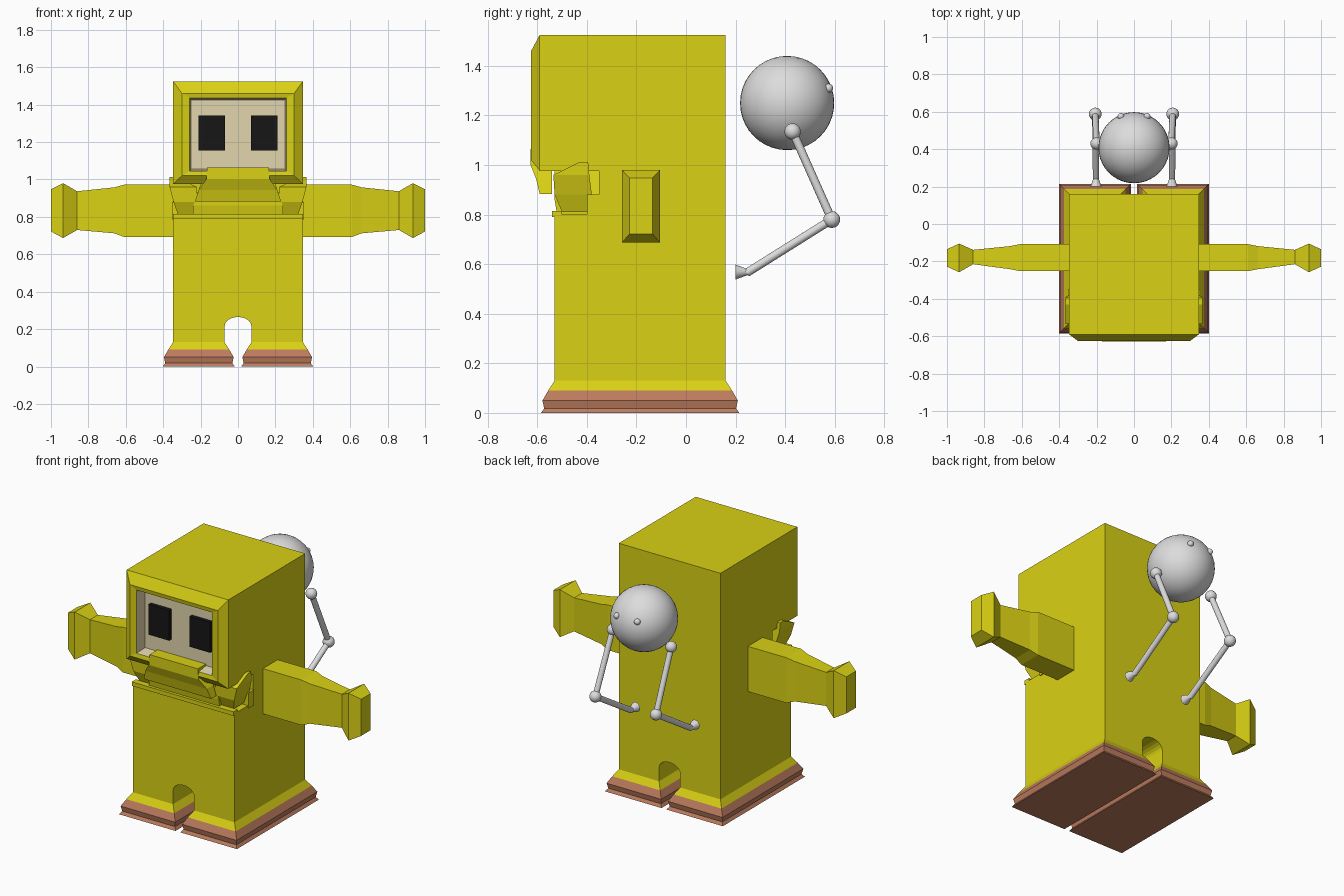
import bpy, bmesh, math
from mathutils import Vector

if "Cube" in bpy.data.objects:
    bpy.data.objects.remove(bpy.data.objects["Cube"])


def material(name, rgb):
    m = bpy.data.materials.new(name)
    m.diffuse_color = (*rgb, 1)
    m.use_nodes = True
    m.node_tree.nodes["Principled BSDF"].inputs["Base Color"].default_value = m.diffuse_color
    return m


YELLOW = material("yellow", (0.70, 0.64, 0.007))
BROWN = material("brown", (0.50, 0.20, 0.11))
CREAM = material("cream", (0.76, 0.67, 0.42))
BLACK = material("black", (0.008, 0.008, 0.008))
GREY = material("light grey", (0.72, 0.72, 0.72))


def finish(name, bm, mats, rule=None):
    bmesh.ops.recalc_face_normals(bm, faces=bm.faces[:])
    if rule:
        for f in bm.faces:
            f.material_index = rule(f.calc_center_median())
    me = bpy.data.meshes.new(name)
    bm.to_mesh(me)
    bm.free()
    for m in mats:
        me.materials.append(m)
    ob = bpy.data.objects.new(name, me)
    bpy.context.collection.objects.link(ob)
    return ob


def loft(name, rings, mats, rule=None):
    """Closed skin through rings of equal point count, capped at both ends."""
    bm = bmesh.new()
    vs = [[bm.verts.new(p) for p in r] for r in rings]
    n = len(vs[0])
    for a, b in zip(vs, vs[1:]):
        for i in range(n):
            j = (i + 1) % n
            bm.faces.new((a[i], a[j], b[j], b[i]))
    bm.faces.new(vs[0])
    bm.faces.new(vs[-1])
    return finish(name, bm, mats, rule)


def corners(a0, a1, b0, b1):
    return [(a0, b0), (a1, b0), (a1, b1), (a0, b1)]


def ring_x(x, y0, y1, z0, z1):
    return [(x, a, b) for a, b in corners(y0, y1, z0, z1)]


def ring_y(y, x0, x1, z0, z1):
    return [(a, y, b) for a, b in corners(x0, x1, z0, z1)]


def ring_z(z, x0, x1, y0, y1):
    return [(a, b, z) for a, b in corners(x0, x1, y0, y1)]


def box(name, x0, x1, y0, y1, z0, z1, mat):
    return loft(name, [ring_z(z0, x0, x1, y0, y1), ring_z(z1, x0, x1, y0, y1)], [mat])


def smooth(ob):
    for p in ob.data.polygons:
        p.use_smooth = len(p.vertices) <= 4
    return ob


def ball(name, c, r, seg=20):
    bm = bmesh.new()
    bmesh.ops.create_uvsphere(bm, u_segments=seg, v_segments=seg // 2, radius=r)
    bmesh.ops.translate(bm, verts=bm.verts[:], vec=c)
    return smooth(finish(name, bm, [GREY]))


def rod(name, a, b, r0, r1):
    a, b = Vector(a), Vector(b)
    q = (b - a).to_track_quat('Z', 'Y')
    circle = [(math.cos(t * math.tau / 16), math.sin(t * math.tau / 16)) for t in range(16)]
    rings = [[p + q @ Vector((c * r, s * r, 0)) for c, s in circle]
             for p, r in ((a, r0), (b, r1))]
    return smooth(loft(name, rings, [GREY]))


W = 0.347

# Lower body with the arch between the legs
arch = [(0.072 * math.cos(t), 0.215 + 0.05 * math.sin(t))
        for t in [math.pi * i / 10 for i in range(11)]]
outline = [(W, 0.13), (W, 0.80), (-W, 0.80), (-W, 0.13), (-0.072, 0.13)] + arch[::-1] + [(0.072, 0.13)]
loft("body", [[(x, y, z) for x, z in outline] for y in (-0.53, 0.16)], [YELLOW])
box("mouth_back", -W, W, -0.35, 0.16, 0.80, 0.976, YELLOW)

# Head with raised front frame and cream recess
loft("head", [
    ring_y(0.16, -W, W, 0.976, 1.525),
    ring_y(-0.59, -W, W, 0.976, 1.525),
    ring_y(-0.625, -0.30, 0.30, 1.02, 1.46),
    ring_y(-0.62, -0.258, 0.258, 1.045, 1.435),
    ring_y(-0.548, -0.25, 0.25, 1.055, 1.425),
], [YELLOW, CREAM],
    lambda c: int(-0.60 < c.y < -0.54 and abs(c.x) < 0.27 and 1.03 < c.z < 1.44))

# Mouth: lips and tongue-like inner block
box("lower_lip", -W, W, -0.54, -0.50, 0.79, 0.815, YELLOW)
loft("inner_mouth", [ring_z(0.80, -0.24, 0.24, -0.52, -0.35),
                     ring_z(0.86, -0.24, 0.24, -0.53, -0.35),
                     ring_z(0.976, -0.20, 0.20, -0.53, -0.35)], [YELLOW])
loft("upper_lip", [ring_z(0.883, -0.23, 0.23, -0.59, -0.54),
                   ring_z(0.945, -0.21, 0.21, -0.605, -0.54),
                   ring_z(1.00, -0.17, 0.17, -0.627, -0.54),
                   ring_z(1.065, -0.165, 0.165, -0.627, -0.54)], [YELLOW])

# Paired parts
for s, side in ((-1, "left"), (1, "right")):
    def mir(rings):
        return [[(s * x, y, z) for x, y, z in r] for r in rings]

    # Foot flaring out of the leg
    prof = [(0, 0.055), (0.018, 0.042), (0.05, 0.049), (0.09, 0.026), (0.13, 0)]
    loft(side + "_foot", mir([ring_z(z, 0.072 - d, W + d, -0.53 - d, 0.16 + d) for z, d in prof]),
         [BROWN, YELLOW], lambda c: int(c.z > 0.09))

    # Arm with flared hand
    loft(side + "_arm", mir([
        ring_x(0.34, -0.252, -0.108, 0.693, 0.972),
        ring_x(0.61, -0.252, -0.108, 0.693, 0.972),
        ring_x(0.66, -0.242, -0.118, 0.712, 0.958),
        ring_x(0.86, -0.215, -0.138, 0.73, 0.937),
        ring_x(0.935, -0.258, -0.105, 0.687, 0.98),
        ring_x(1.0, -0.228, -0.135, 0.722, 0.948)], ), [YELLOW])

    # Cheek fold and corner plate of the mouth
    loft(side + "_cheek", mir([
        ring_z(0.81, 0.22, 0.32, -0.50, -0.38),
        ring_z(0.88, 0.22, 0.345, -0.53, -0.38),
        ring_z(0.96, 0.22, 0.366, -0.535, -0.39),
        ring_z(1.012, 0.33, 0.366, -0.43, -0.395)]), [YELLOW])
    loft(side + "_mouth_corner", mir([ring_z(z, 0.25, 0.353, -0.40, -0.347)
                                      for z in (0.785, 0.88)]), [YELLOW])

    # Eye
    loft(side + "_eye", mir([ring_y(y, 0.07, 0.21, 1.155, 1.342) for y in (-0.572, -0.546)]), [BLACK])

    # Limbs of the ball figure on the back
    shoulder, elbow = (s * 0.20, 0.43, 1.135), (s * 0.207, 0.588, 0.78)
    wrist = (s * 0.203, 0.245, 0.565)
    ball(side + "_shoulder_joint", shoulder, 0.033)
    ball(side + "_elbow_joint", elbow, 0.034)
    rod(side + "_upper_rod", shoulder, elbow, 0.017, 0.017)
    rod(side + "_lower_rod", elbow, wrist, 0.017, 0.017)
    rod(side + "_cone_hand", (s * 0.203, 0.255, 0.568), (s * 0.203, 0.20, 0.568), 0.010, 0.030)
    ball(side + "_ball_eye", (s * 0.07, 0.575, 1.31), 0.018)

# Ball figure body
ball("back_ball", (0, 0.408, 1.25), 0.19, 40)
